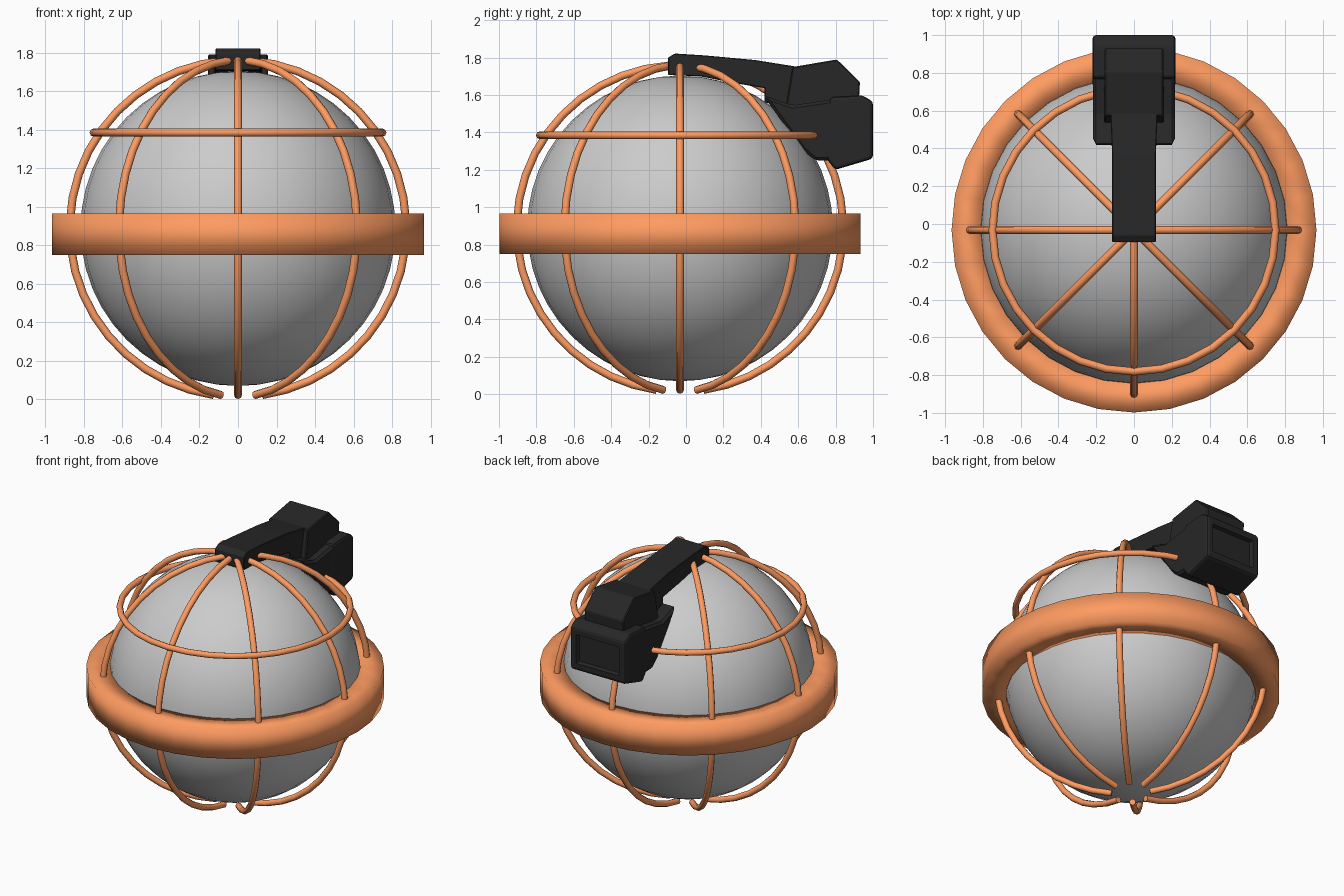
import bpy, bmesh
from math import sin, cos, pi, asin, radians

if "Cube" in bpy.data.objects:
    bpy.data.objects.remove(bpy.data.objects["Cube"])

CY, CZ = -0.032, 0.887      # globe centre
CAGE, WIRE = 0.873, 0.021   # cage radius, wire radius


def material(name, color):
    m = bpy.data.materials.new(name)
    m.diffuse_color = (*color, 1)
    m.use_nodes = True
    m.node_tree.nodes["Principled BSDF"].inputs["Base Color"].default_value = m.diffuse_color
    return m


ORANGE = material("orange", (1.0, 0.33, 0.12))
BLACK = material("black", (0.02, 0.02, 0.02))


def add_mesh(name, bm, mat=None, smooth=False):
    bmesh.ops.recalc_face_normals(bm, faces=bm.faces)
    me = bpy.data.meshes.new(name)
    bm.to_mesh(me)
    bm.free()
    for p in me.polygons:
        p.use_smooth = smooth
    if mat:
        me.materials.append(mat)
    ob = bpy.data.objects.new(name, me)
    bpy.context.collection.objects.link(ob)
    return ob


def wire(name, pts, cyclic=False):
    cu = bpy.data.curves.new(name, 'CURVE')
    cu.dimensions = '3D'
    cu.bevel_depth = WIRE
    cu.bevel_resolution = 2
    cu.use_fill_caps = True
    sp = cu.splines.new('POLY')
    sp.points.add(len(pts) - 1)
    for p, co in zip(sp.points, pts):
        p.co = (*co, 1)
    sp.use_cyclic_u = cyclic
    sp.use_smooth = True
    cu.materials.append(ORANGE)
    ob = bpy.data.objects.new(name, cu)
    bpy.context.collection.objects.link(ob)
    bpy.ops.object.select_all(action='DESELECT')
    ob.select_set(True)
    bpy.context.view_layer.objects.active = ob
    bpy.ops.object.convert(target='MESH')
    bpy.ops.object.shade_smooth_by_angle(angle=radians(50))


def side_profile(name, pts, widths, bevel, panel=False):
    """Solid from a (y, z) outline; widths gives the half width per point."""
    bm = bmesh.new()
    sides = [[bm.verts.new((s * w, y, z)) for (y, z), w in zip(pts, widths)] for s in (-1, 1)]
    a, b = sides
    bm.faces.new(a)
    bm.faces.new(b)
    n = len(pts)
    for i in range(n):
        j = (i + 1) % n
        bm.faces.new((a[i], a[j], b[j], b[i]))
    bmesh.ops.recalc_face_normals(bm, faces=bm.faces)
    bmesh.ops.bevel(bm, geom=bm.edges[:], offset=bevel, segments=2 if panel else 1,
                    profile=0.5, affect='EDGES', clamp_overlap=True)
    if panel:   # sunken panel in the rear face
        bm.normal_update()
        rear = max((f for f in bm.faces if f.normal.y > 0.99), key=lambda f: f.calc_area())
        bmesh.ops.inset_region(bm, faces=[rear], thickness=0.045)
        bmesh.ops.inset_region(bm, faces=[rear], thickness=0.012, depth=-0.025)
    return add_mesh(name, bm, BLACK)


# Inner globe
bm = bmesh.new()
bmesh.ops.create_uvsphere(bm, u_segments=32, v_segments=24, radius=0.817)
globe = add_mesh("globe", bm, smooth=True)
globe.location = (0, CY, CZ)

# Equator band
bm = bmesh.new()
section = [(0.81, 0.75), (0.966, 0.75), (0.966, 0.966), (0.81, 0.966)]
N = 32
rings = [[bm.verts.new((r * cos(2 * pi * i / N), CY + r * sin(2 * pi * i / N), z))
          for r, z in section] for i in range(N)]
for i in range(N):
    p, q = rings[i], rings[(i + 1) % N]
    for k in range(4):
        m = (k + 1) % 4
        bm.faces.new((p[k], q[k], q[m], p[m]))
add_mesh("equator_band", bm, ORANGE, smooth=True)

# Eight meridian wires, open at the bottom
t0, t1 = asin(0.06 / CAGE), pi - asin(0.125 / CAGE)
for k in range(8):
    a = k * pi / 4
    pts = []
    for i in range(21):
        t = t0 + (t1 - t0) * i / 20
        r = CAGE * sin(t)
        pts.append((r * cos(a), CY + r * sin(a), CZ + CAGE * cos(t)))
    wire(f"cage_rib_{k + 1}", pts)

# Upper horizontal wire
wire("cage_hoop", [(0.749 * cos(2 * pi * i / 32), CY + 0.749 * sin(2 * pi * i / 32), 1.385)
                   for i in range(32)], cyclic=True)

# Arm from the crown to the rear head
arm = [(-0.096, 1.80), (-0.06, 1.822), (0.10, 1.812), (0.37, 1.787), (0.59, 1.752), (0.60, 1.54),
       (0.42, 1.56), (0.42, 1.637), (0.26, 1.664), (0.075, 1.70), (-0.096, 1.707)]
side_profile("top_arm", arm, [0.116] * 4 + [0.125] * 2 + [0.116] * 5, 0.004)

# Upper block of the head, tapering into the arm
block = [(0.57, 1.75), (0.807, 1.79), (0.93, 1.67), (0.925, 1.58), (0.60, 1.50), (0.535, 1.54)]
side_profile("head_upper_block", block, [0.155] * 4 + [0.16] * 2, 0.006)

# Lower head: forward wedge and rear pod with a sunken panel
wedge = [(0.41, 1.60), (0.57, 1.545), (0.84, 1.585), (0.84, 1.25), (0.69, 1.25), (0.625, 1.305)]
side_profile("head_wedge", wedge, [0.217] * 6, 0.016)
pod = [(0.77, 1.59), (0.94, 1.60), (1.0, 1.565), (1.0, 1.26), (0.797, 1.20), (0.72, 1.30)]
side_profile("head_rear_pod", pod, [0.219] * 6, 0.018, panel=True)
